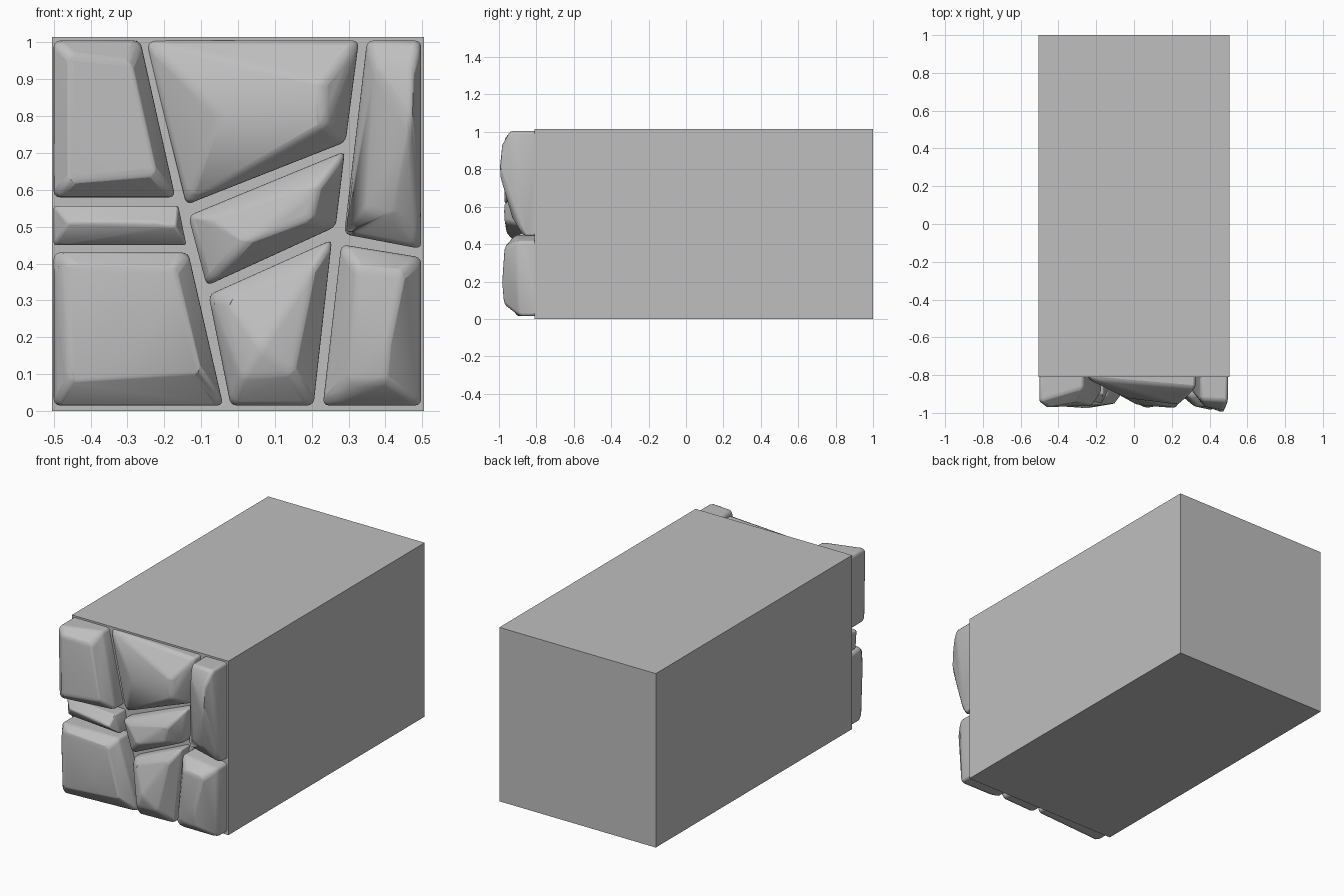
import bpy, bmesh

cube = bpy.data.objects.get("Cube")
if cube:
    bpy.data.objects.remove(cube, do_unlink=True)

FRONT = -0.81  # plane the stones are set into

stone_grey = bpy.data.materials.new("stone grey")
stone_grey.use_nodes = True
GREY = (0.52, 0.52, 0.52, 1)
stone_grey.diffuse_color = GREY
stone_grey.node_tree.nodes["Principled BSDF"].inputs["Base Color"].default_value = GREY


def add_object(name, bm):
    bmesh.ops.recalc_face_normals(bm, faces=bm.faces)
    mesh = bpy.data.meshes.new(name)
    bm.to_mesh(mesh)
    bm.free()
    mesh.materials.append(stone_grey)
    obj = bpy.data.objects.new(name, mesh)
    bpy.context.collection.objects.link(obj)
    return obj


def add_stone(name, outline, crown):
    """Hull of a straight-sided footing (x, z, rim depth) and chiselled crown points."""
    bm = bmesh.new()
    for x, z, rim in outline:
        bm.verts.new((x, FRONT + 0.05, z))
        bm.verts.new((x, FRONT - rim, z))
    for x, z, depth in crown:
        bm.verts.new((x, FRONT - depth, z))
    hull = bmesh.ops.convex_hull(bm, input=bm.verts)
    loose = {v for v in hull["geom_interior"] + hull["geom_unused"]
             if isinstance(v, bmesh.types.BMVert)}
    bmesh.ops.delete(bm, geom=list(loose), context="VERTS")
    bmesh.ops.dissolve_limit(bm, angle_limit=0.02, verts=bm.verts, edges=bm.edges)
    obj = add_object(name, bm)
    bevel = obj.modifiers.new("worn edges", "BEVEL")
    bevel.width = 0.016
    bevel.segments = 3
    bevel.limit_method = "ANGLE"
    bevel.angle_limit = 0.3
    bpy.ops.object.select_all(action="DESELECT")
    obj.select_set(True)
    bpy.context.view_layer.objects.active = obj
    bpy.ops.object.shade_smooth_by_angle(angle=0.6)


# Long backing block
bm = bmesh.new()
bmesh.ops.create_cube(bm, size=1)
for v in bm.verts:
    v.co = (v.co.x * 1.01, 1 if v.co.y > 0 else FRONT, (v.co.z + 0.5) * 1.015)
add_object("backing_block", bm)

# Facing stones, row by row
add_stone("upper_right_stone",
          [(-.50, 1.005, .13), (-.265, 1.005, .06), (-.17, .58, .08), (-.50, .58, .12)],
          [(-.46, .97, .16), (-.29, .95, .13), (-.22, .64, .15), (-.46, .62, .16)])
add_stone("upper_middle_stone",
          [(-.25, 1.005, .01), (.328, 1.005, .06), (.292, .73, .05), (-.14, .56, .03)],
          [(-.05, .80, .11), (.23, .89, .145), (.235, .775, .145)])
add_stone("upper_left_stone",
          [(.35, 1.005, .12), (.497, 1.005, .13), (.497, .44, .06), (.288, .48, .05)],
          [(.37, .93, .155), (.475, .93, .175), (.47, .78, .19), (.35, .56, .10), (.42, .54, .12)])
add_stone("small_wedge_stone",
          [(-.50, .557, .05), (-.162, .557, .09), (-.14, .45, .08), (-.50, .45, .04)],
          [(-.46, .51, .09), (-.23, .515, .13), (-.17, .50, .14)])
add_stone("lower_right_stone",
          [(-.50, .43, .11), (-.135, .43, .10), (-.04, .015, .06), (-.50, .015, .09)],
          [(-.46, .40, .14), (-.17, .39, .15), (-.10, .10, .14), (-.25, .18, .165), (-.46, .08, .15)])
add_stone("centre_stone",
          [(-.135, .53, .06), (.29, .705, .08), (.265, .50, .07), (-.085, .34, .05)],
          [(-.07, .52, .10), (.02, .455, .15), (.22, .615, .165), (.20, .52, .16)])
add_stone("lower_middle_stone",
          [(-.08, .315, .05), (.255, .465, .08), (.205, .015, .07), (-.02, .015, .08)],
          [(-.03, .30, .09), (.21, .40, .13), (.15, .10, .15), (.06, .17, .165), (.01, .09, .14)])
add_stone("lower_left_stone",
          [(.28, .452, .10), (.497, .417, .09), (.497, .015, .08), (.23, .015, .08)],
          [(.32, .39, .155), (.45, .38, .16), (.41, .19, .175), (.40, .08, .165), (.30, .08, .14)])
